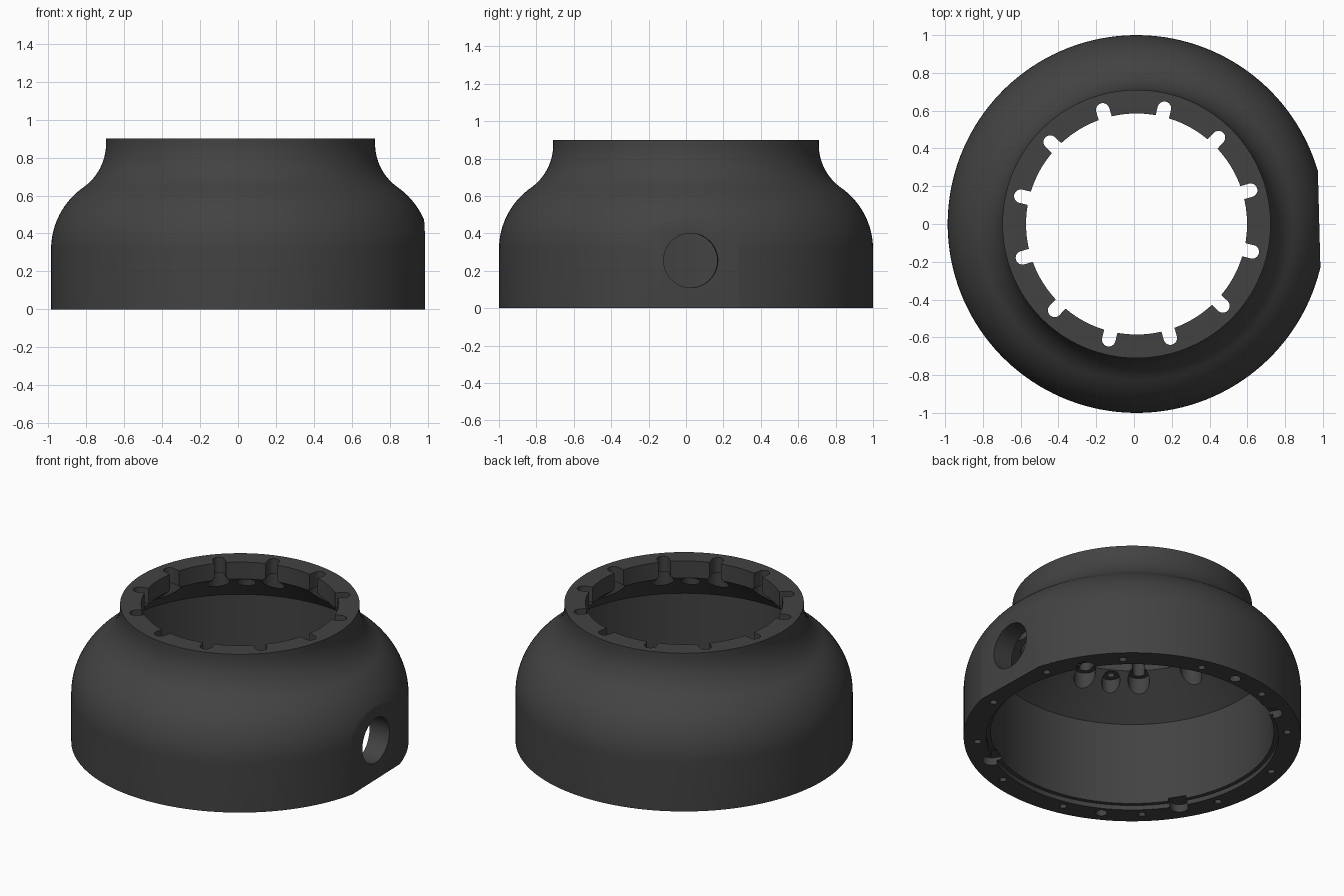
import bpy, bmesh
from math import sin, cos, pi, radians
from mathutils import Matrix, Vector

if "Cube" in bpy.data.objects:
    bpy.data.objects.remove(bpy.data.objects["Cube"])

SEG = 144


def make_object(name, bm):
    bmesh.ops.recalc_face_normals(bm, faces=bm.faces)
    mesh = bpy.data.meshes.new(name)
    bm.to_mesh(mesh)
    bm.free()
    ob = bpy.data.objects.new(name, mesh)
    bpy.context.collection.objects.link(ob)
    return ob


def arc(cx, cz, r, a0, a1, n):
    return [(cx + r * cos(radians(a0 + (a1 - a0) * i / n)),
             cz + r * sin(radians(a0 + (a1 - a0) * i / n))) for i in range(n + 1)]


def lathe(name, profile):
    bm = bmesh.new()
    rings = [[bm.verts.new((r * cos(2 * pi * s / SEG), r * sin(2 * pi * s / SEG), z))
              for r, z in profile] for s in range(SEG)]
    n = len(profile)
    for s in range(SEG):
        a, b = rings[s], rings[(s + 1) % SEG]
        for i in range(n):
            j = (i + 1) % n
            bm.faces.new((a[i], b[i], b[j], a[j]))
    return make_object(name, bm)


def prism(bm, outline, z0, z1, angle):
    """Vertical prism from an outline (x = radial), turned about z."""
    rot = Matrix.Rotation(radians(angle), 3, 'Z')
    lo = [bm.verts.new(rot @ Vector((x, y, z0))) for x, y in outline]
    hi = [bm.verts.new(rot @ Vector((x, y, z1))) for x, y in outline]
    bm.faces.new(lo[::-1])
    bm.faces.new(hi)
    for i in range(len(lo)):
        j = (i + 1) % len(lo)
        bm.faces.new((lo[i], lo[j], hi[j], hi[i]))


def disc(r, rad, n=24):
    return arc(r, 0, rad, 0, 360 - 360 / n, n - 1)


def slot(r0, r1, rad):
    """U-shaped outline opening towards the axis, round end centred at r1."""
    return [(r0, -rad)] + arc(r1, 0, rad, -90, 90, 12) + [(r0, rad)]


# Bell-shaped shell: outer wall, shoulder, neck, lip, sloping ceiling, bore, recess
outer = [(1.0, 0.0)] + arc(0.6, 0.316, 0.4, 0, 54.9, 16)
neck = arc(0.992, 0.874, 0.282, 234.9, 180, 14)[1:]
inner = [(0.71, 0.90), (0.585, 0.90), (0.585, 0.79), (0.84, 0.57),
         (0.84, 0.03), (0.865, 0.03), (0.865, 0.0)]
body = lathe("housing", outer + neck + inner)


def cut(name, items):
    bm = bmesh.new()
    for outline, z0, z1, angle in items:
        prism(bm, outline, z0, z1, angle)
    cutter = make_object(name, bm)
    subtract(cutter)


def subtract(cutter):
    cutter.hide_render = True
    mod = body.modifiers.new(cutter.name, 'BOOLEAN')
    mod.operation = 'DIFFERENCE'
    mod.solver = 'EXACT'
    mod.object = cutter
    bpy.context.view_layer.objects.active = body
    bpy.ops.object.modifier_apply(modifier=mod.name)
    bpy.data.objects.remove(cutter)


# Flat pad on the side
cut("side_flat", [([(0.967, -0.5), (1.2, -0.5), (1.2, 0.5), (0.967, 0.5)], -0.1, 1.0, 0)])

# Round side port through the wall
bm = bmesh.new()
bmesh.ops.create_cone(bm, cap_ends=True, segments=64, radius1=0.145, radius2=0.145, depth=0.6,
                      matrix=Matrix.Translation((0.9, 0, 0.255)) @ Matrix.Rotation(pi / 2, 4, 'Y'))
subtract(make_object("side_port", bm))

# Counterbores in the ceiling, under each lip slot and at the blind screw holes
step = [15 + 30 * k for k in range(12)]
blind = [60 * k for k in range(6)]
cut("counterbores", [(disc(0.63, 0.065), 0.4, 0.80, a) for a in step]
    + [(disc(0.64, 0.055), 0.4, 0.785, a) for a in blind])
cut("blind_screw_holes", [(disc(0.64, 0.022, 16), 0.7, 0.86, a) for a in blind])

# Twelve round-ended slots in the lip
cut("lip_slots", [(slot(0.5, 0.63, 0.036), 0.74, 1.0, a) for a in step])

# Holes and bayonet notches in the base rim
cut("rim_holes", [(disc(0.92, 0.022, 16), -0.1, 0.12, a) for a in step]
    + [(disc(0.92, 0.034, 20), -0.1, 0.12, a) for a in (90, 240)])
cut("rim_notches", [(slot(0.75, 0.88, 0.055), -0.1, 0.05, 30 + 90 * k) for k in range(4)])

# Place the whole part and finish the shading
body.data.transform(Matrix.Translation((0.0135, 0, 0)) @ Matrix.Rotation(radians(1.5), 4, 'Z'))
mat = bpy.data.materials.new("dark_grey")
mat.diffuse_color = (0.055, 0.055, 0.055, 1)
mat.use_nodes = True
mat.node_tree.nodes["Principled BSDF"].inputs["Base Color"].default_value = mat.diffuse_color
body.data.materials.clear()
body.data.materials.append(mat)
bpy.ops.object.select_all(action='DESELECT')
body.select_set(True)
bpy.context.view_layer.objects.active = body
bpy.ops.object.shade_smooth_by_angle(angle=radians(25))
